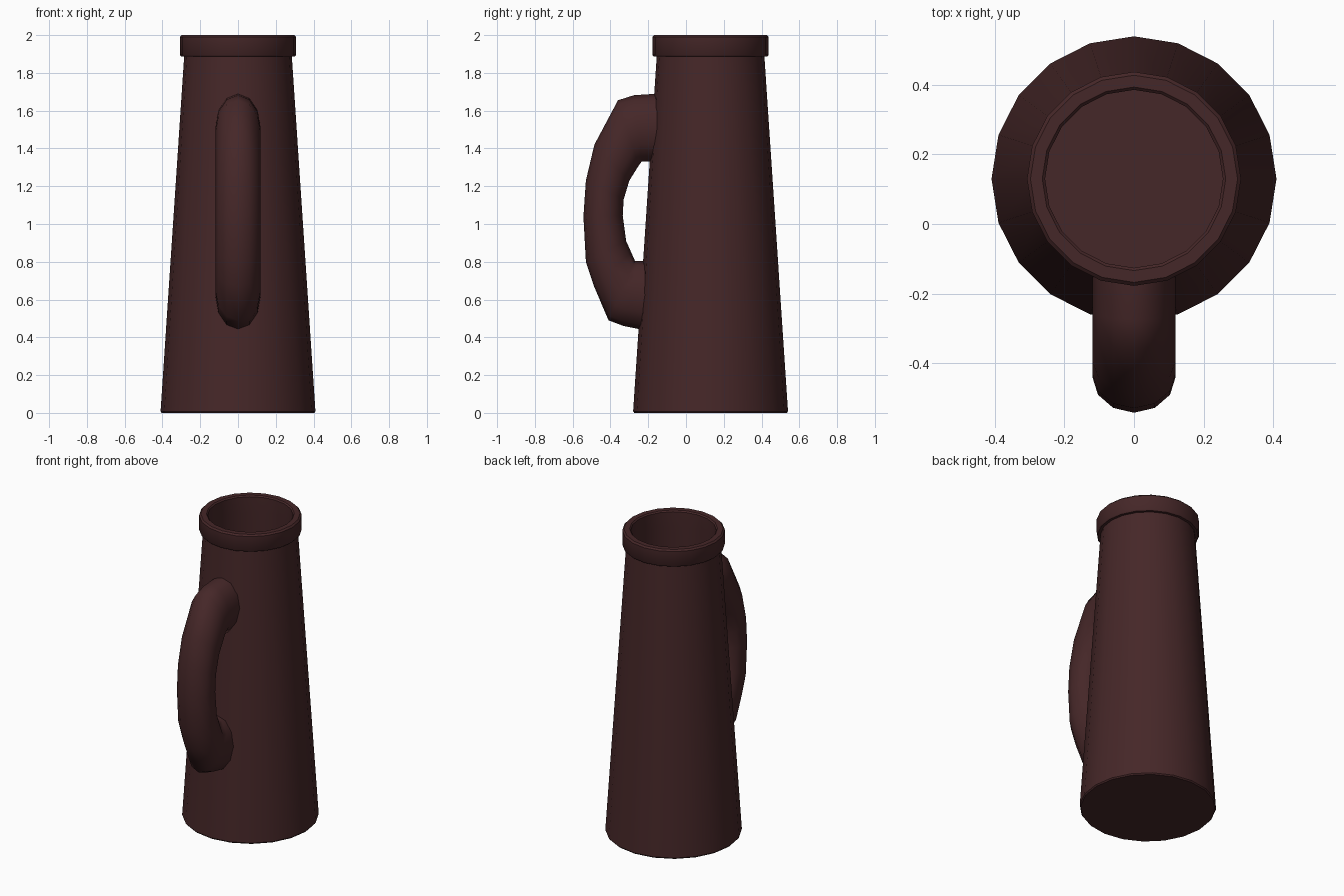
import bpy, bmesh, math

if "Cube" in bpy.data.objects:
    bpy.data.objects.remove(bpy.data.objects["Cube"])

SIDES = 20
CY = 0.13  # body axis offset in y

brown = bpy.data.materials.new("dark_brown")
brown.diffuse_color = (0.06, 0.02, 0.021, 1)
brown.use_nodes = True
brown.node_tree.nodes["Principled BSDF"].inputs["Base Color"].default_value = brown.diffuse_color


def finish(name, bm, angle=40):
    bmesh.ops.recalc_face_normals(bm, faces=bm.faces)
    me = bpy.data.meshes.new(name)
    bm.to_mesh(me)
    bm.free()
    me.materials.append(brown)
    ob = bpy.data.objects.new(name, me)
    bpy.context.collection.objects.link(ob)
    bpy.ops.object.select_all(action='DESELECT')
    ob.select_set(True)
    bpy.context.view_layer.objects.active = ob
    bpy.ops.object.shade_smooth_by_angle(angle=math.radians(angle))
    return ob


def skin(name, rings, angle=40):
    """Bridge a list of equal-sized point rings and cap both ends."""
    bm = bmesh.new()
    vs = [[bm.verts.new(p) for p in r] for r in rings]
    n = len(vs[0])
    for a, b in zip(vs, vs[1:]):
        for i in range(n):
            j = (i + 1) % n
            bm.faces.new((a[i], a[j], b[j], b[i]))
    bm.faces.new(vs[0])
    bm.faces.new(vs[-1])
    return finish(name, bm, angle)


def circle(r, z):
    return [(r * math.sin(2 * math.pi * i / SIDES),
             CY + r * math.cos(2 * math.pi * i / SIDES), z) for i in range(SIDES)]


# tapered hollow body with raised rim, outside bottom -> rim -> inside floor
profile = [(0.404, 0.0), (0.41, 0.008), (0.285, 1.888), (0.302, 1.888), (0.308, 1.896),
           (0.308, 1.99), (0.298, 2.0), (0.264, 2.0), (0.256, 1.992), (0.256, 1.89),
           (0.36, 0.06)]
skin("tankard_body", [circle(r, z) for r, z in profile])

# handle: outer and inner edge points (y, z) at each station
stations = [((-0.145, 1.69), (-0.145, 1.33)),
            ((-0.275, 1.682), (-0.235, 1.33)),
            ((-0.36, 1.655), (-0.25, 1.31)),
            ((-0.485, 1.42), (-0.30, 1.23)),
            ((-0.53, 1.23), (-0.33, 1.13)),
            ((-0.543, 1.04), (-0.335, 1.045)),
            ((-0.53, 0.80), (-0.317, 0.91)),
            ((-0.487, 0.67), (-0.29, 0.85)),
            ((-0.41, 0.49), (-0.27, 0.805)),
            ((-0.33, 0.46), (-0.245, 0.805)),
            ((-0.205, 0.435), (-0.205, 0.80))]
rings = []
for (oy, oz), (iy, iz) in stations:
    ring = []
    for k in range(12):
        a = math.pi * k / 6
        t = 0.5 + 0.5 * math.cos(a)
        ring.append((0.12 * math.sin(a), iy + (oy - iy) * t, iz + (oz - iz) * t))
    rings.append(ring)
skin("handle", rings, 50)
